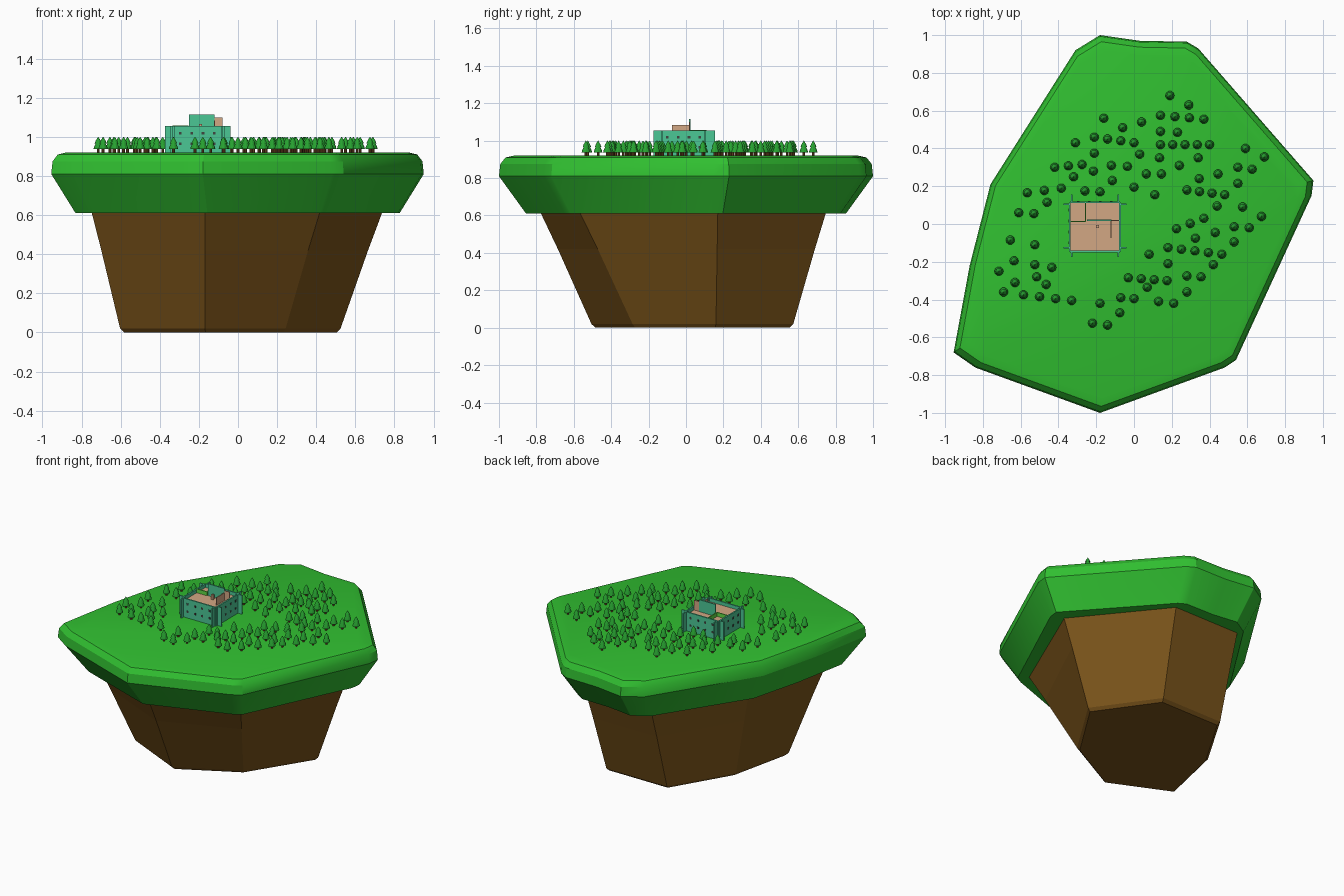
import bpy, bmesh, math
from mathutils import Vector

if "Cube" in bpy.data.objects:
    bpy.data.objects.remove(bpy.data.objects["Cube"])


def material(name, r, g, b):
    m = bpy.data.materials.new(name)
    m.diffuse_color = (r, g, b, 1)
    m.use_nodes = True
    m.node_tree.nodes["Principled BSDF"].inputs["Base Color"].default_value = m.diffuse_color
    return m


GRASS = material("grass_green", .03, .52, .03)
EARTH = material("earth_brown", .19, .085, .01)
LEAF = material("leaf_green", .02, .36, .03)
TRUNK = material("trunk_brown", .2, .07, .02)
TEAL = material("wall_teal", .07, .57, .30)
TAN = material("plaster_tan", .65, .39, .23)
DARK = material("window_dark", .05, .06, .05)
LIME = material("rail_lime", .12, .7, .06)


def make(name, bm, mats):
    bmesh.ops.recalc_face_normals(bm, faces=bm.faces)
    me = bpy.data.meshes.new(name)
    bm.to_mesh(me)
    bm.free()
    for m in mats:
        me.materials.append(m)
    ob = bpy.data.objects.new(name, me)
    bpy.context.collection.objects.link(ob)
    return ob


def loft(name, rings, mat):
    """Skin equal-length rings of 3D points and cap both ends."""
    bm = bmesh.new()
    vs = [[bm.verts.new(p) for p in r] for r in rings]
    n = len(vs[0])
    for a, b in zip(vs, vs[1:]):
        for i in range(n):
            j = (i + 1) % n
            bm.faces.new((a[i], a[j], b[j], b[i]))
    bm.faces.new(vs[0][::-1])
    bm.faces.new(vs[-1])
    return make(name, bm, [mat])


def box(bm, x0, x1, y0, y1, z0, z1, mi=0):
    r = bmesh.ops.create_cube(bm, size=1)
    for v in r["verts"]:
        v.co = Vector(((x0 + x1) / 2 + v.co.x * (x1 - x0),
                       (y0 + y1) / 2 + v.co.y * (y1 - y0),
                       (z0 + z1) / 2 + v.co.z * (z1 - z0)))
        for f in v.link_faces:
            f.material_index = mi


# Turf cap: overhanging slab with a rounded upper rim
outline = [(-.18, -1), (.48, -.76), (.54, -.72), (.94, .15), (.95, .23), (.34, .93), (.28, .965),
           (.03, .97), (-.18, 1), (-.31, .92), (-.76, .21), (-.87, -.22), (-.955, -.68), (-.84, -.76)]
turf_rings = [(.87, .855, .61), (1, 1, .81), (.993, .993, .875), (.965, .965, .91), (.92, .92, .92)]
loft("turf_cap", [[(x * sx, y * sy, z) for x, y in outline] for sx, sy, z in turf_rings], GRASS)

# Earth base: tapering seven-sided block
top = [(-.17, -.78), (.42, -.57), (.74, .17), (.27, .75), (-.25, .75), (-.61, .16), (-.75, -.53)]
low = [(-.17, -.5), (.24, -.28), (.52, .16), (.23, .57), (-.25, .57), (-.5, .15), (-.6, -.3)]


def mix(t, z, s=1):
    return [((a + (c - a) * t) * s, (b + (d - b) * t) * s, z) for (a, b), (c, d) in zip(low, top)]


loft("earth_base", [mix(0, 0, .97), mix(.02, .02), mix(.66, .42), mix(1, .62)], EARTH)

# Trees: single spots, then straight rows (start, end, count)
spots = [.19, .68, .29, .63, -.16, .56, -.06, .51, .04, .54, .14, .49, .23, .485, -.31, .43,
         .03, .37, -.21, .375, -.32, .25, -.215, .28, -.12, .31, -.035, .305, .065, .265,
         .145, .265, .135, .35, .24, .31, .34, .35, .345, .24, .59, .4, .69, .355, .55, .3,
         .625, .29, .445, .265, .55, .215, -.46, .115, -.61, .06, -.53, .055, -.26, .175,
         -.18, .17, -.115, .23, 0, .195, .11, .155, .44, .095, .575, .09, .675, .04,
         .325, -.075, .43, -.045, .53, -.015, .61, -.02, .53, -.095, -.655, -.085,
         -.525, -.11, -.635, -.195, -.715, -.25, -.525, -.215, -.435, -.23, -.515, -.28,
         -.63, -.31, -.465, -.32, -.69, -.36, .08, -.16, .18, -.21, .42, -.215, .28, -.275,
         .355, -.28, .07, -.335, .28, -.36, 0, -.395, -.07, -.39, -.18, -.42, -.075, -.47,
         .13, -.41, .21, -.42, -.22, -.525, -.14, -.535]
rows = [(.14, .575, .37, .555, 4), (-.585, -.375, -.33, -.405, 4), (.14, .42, .4, .42, 5),
        (.18, -.125, .465, -.16, 5), (-.21, .46, 0, .43, 4), (.28, .18, .48, .155, 4),
        (-.03, -.285, .175, -.3, 4), (-.42, .3, -.275, .315, 3), (-.565, .165, -.385, .19, 3),
        (.225, -.025, .37, .03, 3)]
places = list(zip(spots[::2], spots[1::2]))
for x0, y0, x1, y1, n in rows:
    places += [(x0 + (x1 - x0) * i / (n - 1), y0 + (y1 - y0) * i / (n - 1)) for i in range(n)]

# One tree profile (radius, height), revolved: trunk, then two leafy tiers
SEG = 10
profile = [(.007, .915), (.007, .942), (.024, .938), (.021, .95), (.011, .97), (.018, .967), (.013, .98), (.001, 1.0)]
bm = bmesh.new()
for r, z in profile:
    for k in range(SEG):
        a = 2 * math.pi * k / SEG
        bm.verts.new((r * math.cos(a), r * math.sin(a), z))
bm.verts.ensure_lookup_table()
for i in range(len(profile) - 1):
    for k in range(SEG):
        k2 = (k + 1) % SEG
        f = bm.faces.new([bm.verts[j] for j in (i * SEG + k, i * SEG + k2, (i + 1) * SEG + k2, (i + 1) * SEG + k)])
        f.material_index = 0 if i == 0 else 1
bm.faces.new(bm.verts[-SEG:]).material_index = 1
tree = make("tree", bm, [TRUNK, LEAF])
for i, (x, y) in enumerate(places):
    ob = tree if i == 0 else tree.copy()
    if i:
        bpy.context.collection.objects.link(ob)
    ob.location = (x, y, 0)

# Fort walls: thin plates crossing past each other at the corners
X0, X1, Y0, Y1, Z0, Z1 = -.34, -.075, -.145, .115, .915, 1.055
bm = bmesh.new()
for y in (Y0, Y1):
    box(bm, X0, X1, y - .005, y + .005, Z0, Z1)
for x in (X0, X1):
    box(bm, x - .005, x + .005, Y0, Y1, Z0, Z1)
for y in (-.127, .104):
    for x in (-.357, -.056):
        box(bm, x - .017, x + .017, y - .004, y + .004, Z0, Z1)
for x in (-.33, -.083):
    for y in (-.157, .137):
        box(bm, x - .004, x + .004, y - .018, y + .018, Z0, Z1)
make("fort_walls", bm, [TEAL])

# Tan lining, roof deck and rooftop partitions
bm = bmesh.new()
box(bm, X0 + .005, X1 - .005, Y0 + .005, Y1 - .005, Z0, 1.03)
box(bm, -.12, X1 - .005, .016, .022, 1.03, 1.1)
box(bm, -.124, -.118, -.075, .02, 1.03, 1.085)
box(bm, -.2, -.185, -.02, -.005, 1.03, 1.065)
make("roof_deck", bm, [TAN])
bm = bmesh.new()
box(bm, -.25, -.12, .016, .024, 1.03, 1.115)
make("roof_screen", bm, [TEAL])
bm = bmesh.new()
box(bm, -.26, -.253, .012, .11, 1.03, 1.058)
box(bm, -.335, -.253, .01, .017, 1.03, 1.058)
make("roof_rail", bm, [LIME])

# Windows in two rows on all sides, door at the front
bm = bmesh.new()
w = .007
for z in (.965, 1.018):
    for i in range(4):
        x = -.295 + .058 * i
        y = -.1 + .058 * i
        for yy in (Y0, Y1):
            box(bm, x - w, x + w, yy - .007, yy + .007, z - w, z + w)
        for xx in (X0, X1):
            box(bm, xx - .007, xx + .007, y - w, y + w, z - w, z + w)
make("fort_windows", bm, [DARK])

# Soften the turf rim and tree foliage only
bpy.ops.object.select_all(action='DESELECT')
for n in ("turf_cap", "tree"):
    ob = bpy.data.objects[n]
    ob.select_set(True)
    bpy.context.view_layer.objects.active = ob
    for p in ob.data.polygons:
        p.use_smooth = True
    ob.data.set_sharp_from_angle(angle=math.radians(28))
